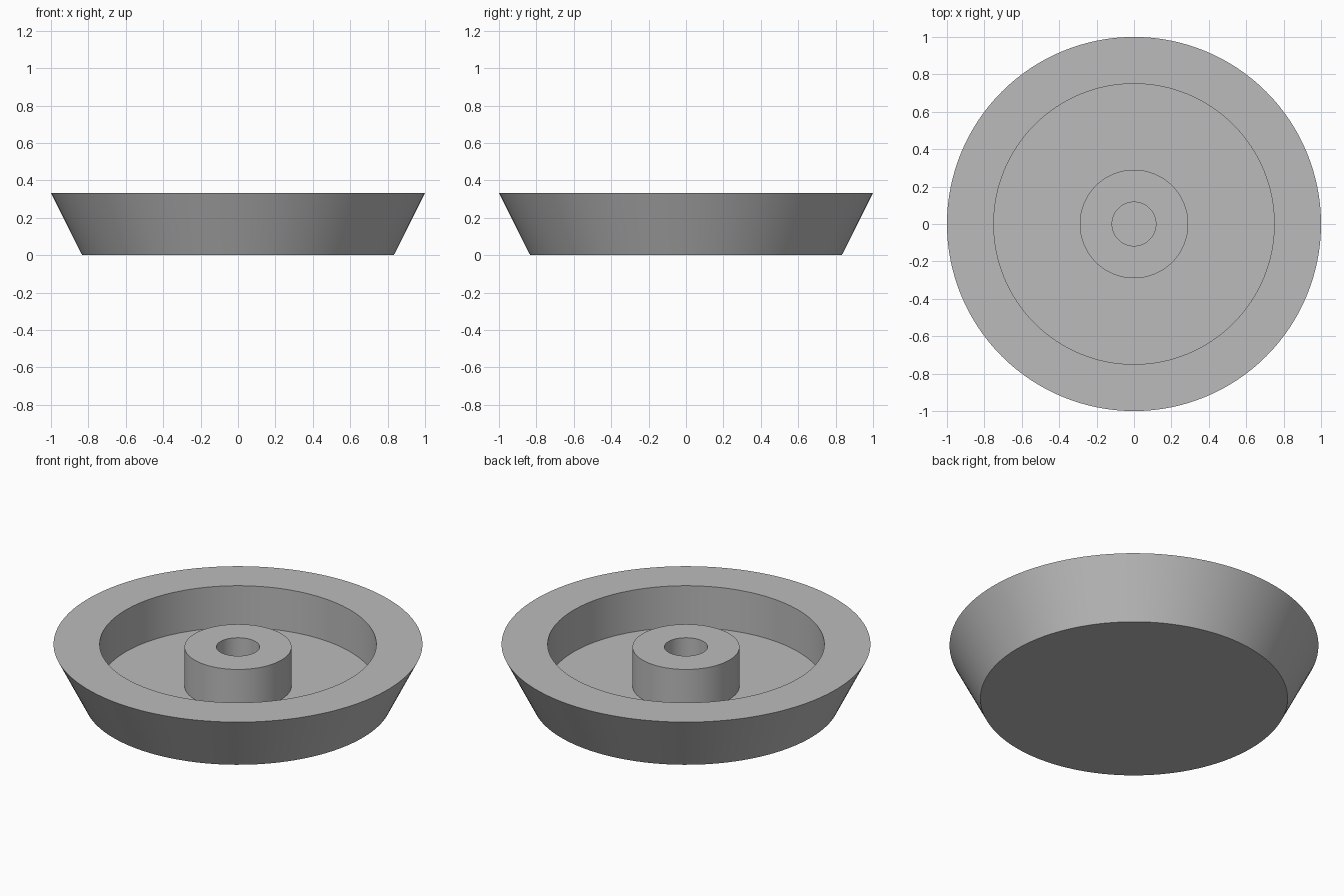
import bpy
import bmesh
import math

cube = bpy.data.objects.get("Cube")
if cube:
    bpy.data.objects.remove(cube, do_unlink=True)

SEGMENTS = 128

# One plain grey for the whole dish
grey = bpy.data.materials.new("plain_grey")
grey.use_nodes = True
colour = (0.5, 0.5, 0.5, 1)
grey.diffuse_color = colour
grey.node_tree.nodes["Principled BSDF"].inputs["Base Color"].default_value = colour


def lathe(name, profile):
    """Spin a closed (radius, height) profile around z; radius 0 makes a pole."""
    bm = bmesh.new()
    verts = [bm.verts.new((r, 0, z)) for r, z in profile]
    edges = [bm.edges.new(pair) for pair in zip(verts, verts[1:])]
    bmesh.ops.spin(bm, geom=verts + edges, cent=(0, 0, 0), axis=(0, 0, 1),
                   angle=math.tau, steps=SEGMENTS, use_merge=True)
    bmesh.ops.remove_doubles(bm, verts=bm.verts[:], dist=0.0001)
    bmesh.ops.recalc_face_normals(bm, faces=bm.faces[:])
    mesh = bpy.data.meshes.new(name)
    bm.to_mesh(mesh)
    bm.free()
    mesh.materials.append(grey)
    obj = bpy.data.objects.new(name, mesh)
    bpy.context.collection.objects.link(obj)
    bpy.ops.object.select_all(action="DESELECT")
    obj.select_set(True)
    bpy.context.view_layer.objects.active = obj
    bpy.ops.object.shade_smooth_by_angle(angle=math.radians(30))
    return obj


# Dish heights and radii
floor_z, rim_z, hub_z = 0.083, 0.333, 0.317
hub_r, hole_r = 0.29, 0.117

# Flared dish with a thick rim, a recess and a central hub with a blind hole
lathe("flared_dish_with_hub", [
    (0, 0), (0.833, 0), (1, rim_z),
    (0.75, rim_z), (0.75, floor_z),
    (hub_r, floor_z), (hub_r, hub_z),
    (hole_r, hub_z), (hole_r, floor_z), (0, floor_z),
])
